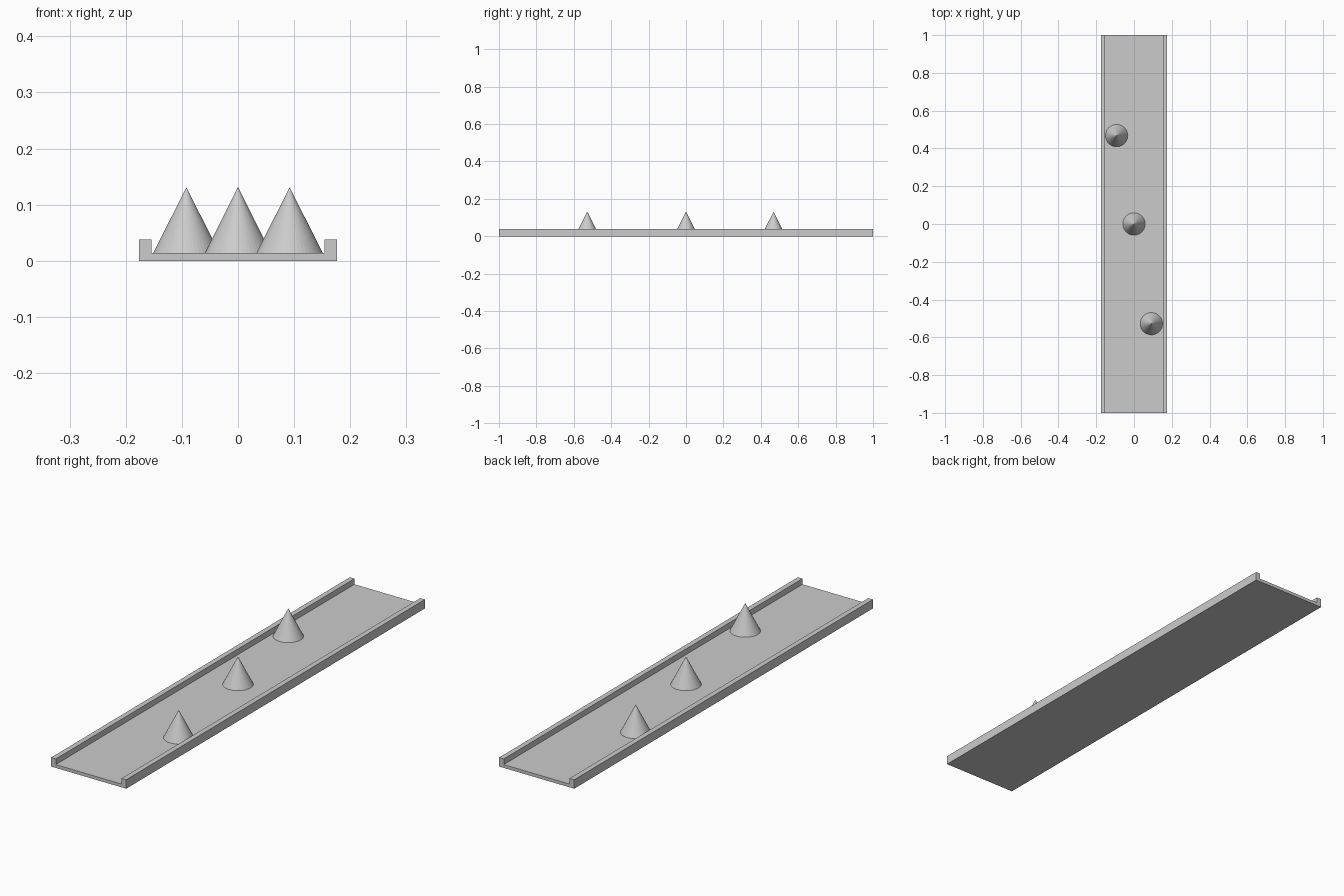
import bpy, bmesh

if "Cube" in bpy.data.objects:
    bpy.data.objects.remove(bpy.data.objects["Cube"])

grey = bpy.data.materials.new("light grey")
grey.diffuse_color = (0.6, 0.6, 0.6, 1)
grey.use_nodes = True
grey.node_tree.nodes["Principled BSDF"].inputs["Base Color"].default_value = grey.diffuse_color


def finish(bm, name):
    bmesh.ops.recalc_face_normals(bm, faces=bm.faces)
    mesh = bpy.data.meshes.new(name)
    bm.to_mesh(mesh)
    bm.free()
    mesh.materials.append(grey)
    obj = bpy.data.objects.new(name, mesh)
    bpy.context.collection.objects.link(obj)
    return obj


# Channel track: U-shaped profile extruded along its length
HALF, INNER, FLOOR, RIM = 0.176, 0.154, 0.014, 0.038
right = [(HALF, 0), (HALF, RIM), (INNER, RIM), (INNER, FLOOR)]
profile = right + [(-x, z) for x, z in reversed(right)]
bm = bmesh.new()
face = bm.faces.new([bm.verts.new((x, -1, z)) for x, z in profile])
ext = bmesh.ops.extrude_face_region(bm, geom=[face])
bmesh.ops.translate(bm, vec=(0, 2, 0),
                    verts=[v for v in ext["geom"] if isinstance(v, bmesh.types.BMVert)])
finish(bm, "channel_track")

# Cone obstacles standing on the track floor
RADIUS, TIP = 0.059, 0.131
for i, (x, y) in enumerate([(0.092, -0.528), (0, 0), (-0.092, 0.468)]):
    bm = bmesh.new()
    bmesh.ops.create_cone(bm, cap_ends=True, segments=48, radius1=RADIUS,
                          radius2=0, depth=TIP - FLOOR)
    bmesh.ops.remove_doubles(bm, verts=bm.verts, dist=1e-5)
    cone = finish(bm, f"cone_obstacle_{i + 1}")
    cone.location = (x, y, (TIP + FLOOR) / 2)
